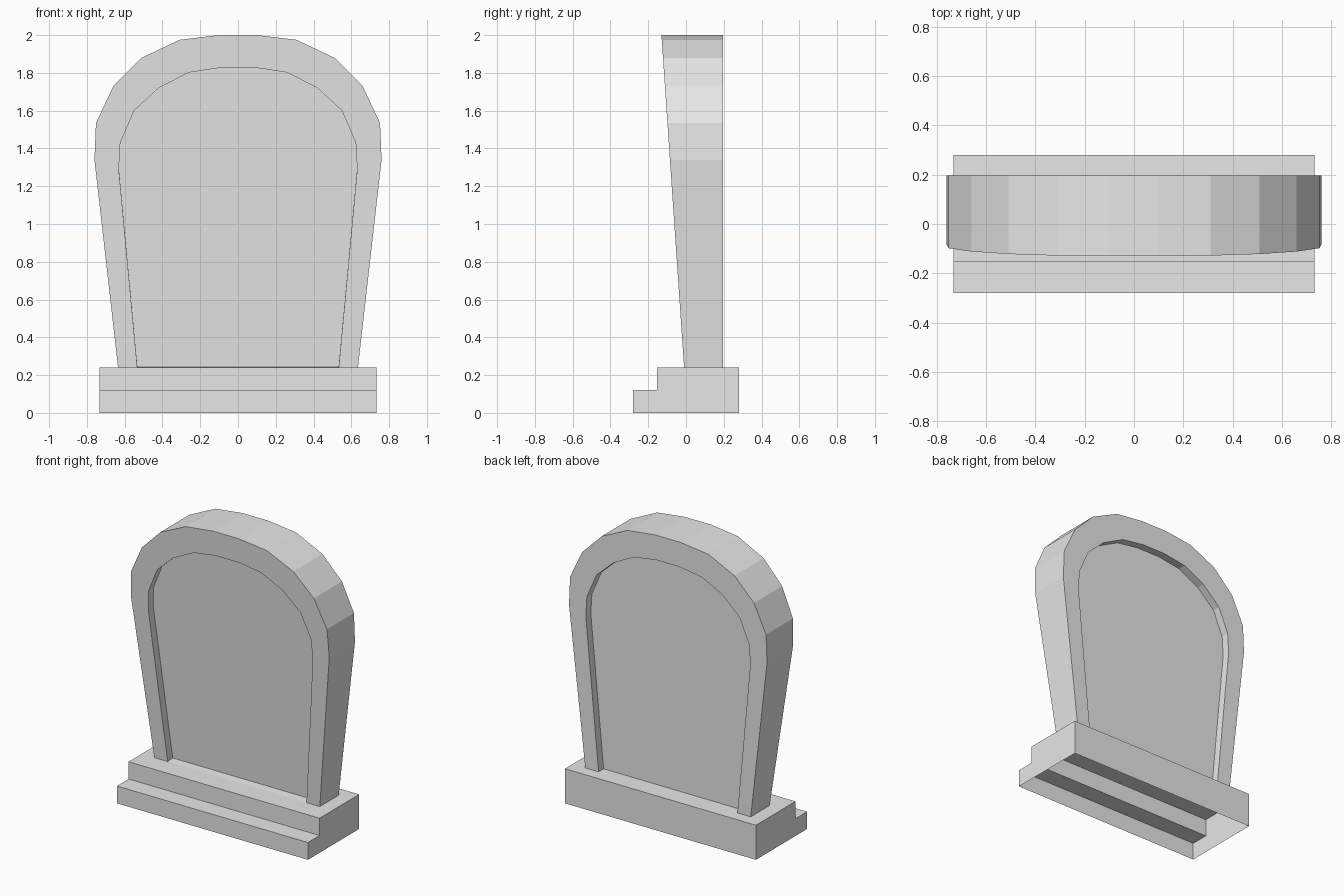
import bpy
import bmesh

cube = bpy.data.objects.get("Cube")
if cube:
    bpy.data.objects.remove(cube, do_unlink=True)

STONE = (0.8, 0.8, 0.8, 1.0)
stone = bpy.data.materials.new("pale_grey_stone")
stone.use_nodes = True
stone.diffuse_color = STONE
stone.node_tree.nodes["Principled BSDF"].inputs["Base Color"].default_value = STONE

FOOT = 0.24           # height where the slab meets the plinth
SLOPE = 0.12 / 1.76   # forward flare of the slab's front
BACK = 0.197
RECESS = 0.055


def finish(bm, name):
    mesh = bpy.data.meshes.new(name)
    bm.to_mesh(mesh)
    bm.free()
    mesh.materials.append(stone)
    obj = bpy.data.objects.new(name, mesh)
    bpy.context.collection.objects.link(obj)
    return obj


def mirrored(half):
    """Open arch path from the -x foot over the top to the +x foot."""
    return [(-x, z) for x, z in half] + [(x, z) for x, z in reversed(half)]


def front_y(z):
    return -0.01 - SLOPE * (z - FOOT)


def strip(bm, a, b, closed=False):
    """Quads between two rows of vertices."""
    n = len(a)
    for i in range(n if closed else n - 1):
        j = (i + 1) % n
        bm.faces.new((a[i], a[j], b[j], b[i]))


# Stepped plinth, open underneath
bm = bmesh.new()
profile = [(-0.28, 0), (-0.28, 0.12), (-0.153, 0.12), (-0.153, FOOT), (0.28, FOOT), (0.28, 0)]
left, right = [[bm.verts.new((x, y, z)) for y, z in profile] for x in (0.733, -0.733)]
strip(bm, left, right)
bm.faces.new(left[::-1])
bm.faces.new(right)
finish(bm, "stepped_plinth")

# Arched slab with a recessed panel on both faces
outer = mirrored([(0.635, FOOT), (0.76, 1.34), (0.752, 1.535), (0.66, 1.73),
                  (0.51, 1.88), (0.31, 1.975), (0.1, 2.0)])
inner = mirrored([(0.533, FOOT), (0.631, 1.29), (0.623, 1.43), (0.55, 1.6),
                  (0.42, 1.72), (0.26, 1.802), (0.09, 1.828)])
bm = bmesh.new()


def row(path, depth_at, shift=0.0, lift=0.0):
    return [bm.verts.new((x, depth_at(z) + shift, z + lift)) for x, z in path]


front_edge = row(outer, front_y)
front_rim = row(inner, front_y)
front_panel = row(inner, front_y, RECESS, RECESS * SLOPE)
back_edge = row(outer, lambda z: BACK)
back_rim = row(inner, lambda z: BACK)
back_panel = row(inner, lambda z: BACK, -RECESS)

strip(bm, front_edge, back_edge)
strip(bm, front_rim, front_edge)
strip(bm, front_panel, front_rim, closed=True)
bm.faces.new(front_panel[::-1])
strip(bm, back_edge, back_rim)
strip(bm, back_rim, back_panel, closed=True)
bm.faces.new(back_panel)
bmesh.ops.recalc_face_normals(bm, faces=bm.faces[:])

# Make sure the front panel looks outward
bm.faces.ensure_lookup_table()
panel = next(f for f in bm.faces if set(f.verts) == set(front_panel))
if panel.normal.y > 0:
    bmesh.ops.reverse_faces(bm, faces=bm.faces[:])
finish(bm, "arched_slab")
